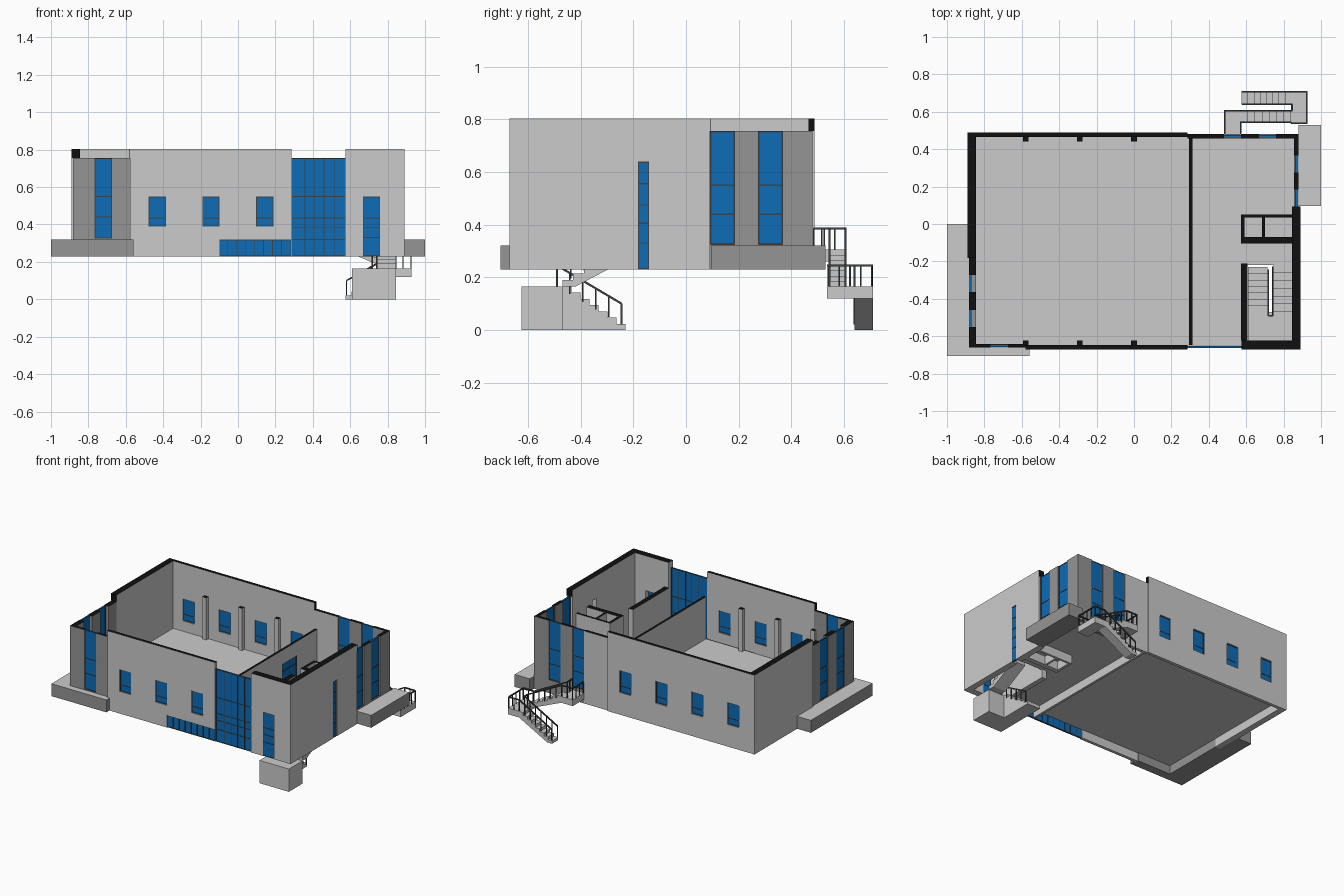
import bpy, bmesh, math
from mathutils import Vector, Matrix

if "Cube" in bpy.data.objects:
    bpy.data.objects.remove(bpy.data.objects["Cube"])

def material(name, c):
    m = bpy.data.materials.new(name)
    m.diffuse_color = (*c, 1)
    m.use_nodes = True
    m.node_tree.nodes["Principled BSDF"].inputs["Base Color"].default_value = m.diffuse_color
    return m

LIGHT = material("plaster", (0.8, 0.8, 0.8))
DARK = material("dark_cladding", (0.3, 0.3, 0.3))
BLACK = material("wall_cut", (0.005, 0.005, 0.005))
GLASS = material("blue_glass", (0.004, 0.15, 0.47))
FRAME = material("dark_metal", (0.05, 0.055, 0.06))

def finish(name, bm, mats):
    bmesh.ops.recalc_face_normals(bm, faces=bm.faces)
    me = bpy.data.meshes.new(name)
    bm.to_mesh(me)
    bm.free()
    for m in mats:
        me.materials.append(m)
    ob = bpy.data.objects.new(name, me)
    bpy.context.collection.objects.link(ob)
    return ob

def add_box(bm, x0, x1, y0, y1, z0, z1, top=0, mi=0):
    mat = Matrix.Translation(((x0+x1)/2, (y0+y1)/2, (z0+z1)/2)) @ Matrix.Diagonal((x1-x0, y1-y0, z1-z0, 1))
    vs = bmesh.ops.create_cube(bm, size=1, matrix=mat)["verts"]
    for f in {f for v in vs for f in v.link_faces}:
        up = all(v.co.z > z1 - 1e-5 for v in f.verts)
        f.material_index = top if up and top else mi

def boxes(name, dims, mats, top=0):
    bm = bmesh.new()
    for d in dims:
        add_box(bm, *d, top=top)
    return finish(name, bm, mats)

def add_bar(bm, p, q, r=0.004):
    p, q = Vector(p), Vector(q)
    d = q - p
    m = Matrix.Translation((p+q)/2) @ d.to_track_quat('Z', 'Y').to_matrix().to_4x4() @ Matrix.Diagonal((2*r, 2*r, d.length, 1))
    bmesh.ops.create_cube(bm, size=1, matrix=m)

def wall(name, axis, a0, a1, p0, p1, z0, z1, openings=(), mat=LIGHT):
    """Straight wall along an axis; openings are (a, b, low, high, bar heights, bar positions)."""
    w, g, fr = bmesh.new(), bmesh.new(), bmesh.new()
    def put(bm, a, b, q0, q1, lo, hi, top=0):
        if b - a > 1e-4 and hi - lo > 1e-4:
            add_box(bm, *((a, b, q0, q1) if axis == 'x' else (q0, q1, a, b)), lo, hi, top)
    c = a0
    outer = p0 + 0.008 if p0 + p1 < 0 else p1 - 0.008
    if p1 - p0 < 0.03:
        outer = (p0 + p1) / 2
    for a, b, lo, hi, hb, vb in sorted(openings):
        put(w, c, a, p0, p1, z0, z1, 1)
        put(w, a, b, p0, p1, z0, lo)
        put(w, a, b, p0, p1, hi, z1, 1)
        put(g, a, b, outer-0.004, outer+0.004, lo, hi)
        for z in list(hb) + [lo+0.003, hi-0.003]:
            put(fr, a, b, outer-0.006, outer+0.006, z-0.0025, z+0.0025)
        for v in list(vb) + [a+0.002, b-0.002]:
            put(fr, v-0.002, v+0.002, outer-0.006, outer+0.006, lo, hi)
        c = b
    put(w, c, a1, p0, p1, z0, z1, 1)
    finish(name, w, [mat, BLACK])
    if openings:
        finish(name + "_glass", g, [GLASS])
        finish(name + "_frames", fr, [FRAME])
    else:
        g.free()
        fr.free()

B, LOW, TOP, FL, INNER = 0.23, 0.755, 0.803, 0.315, 0.62
small = lambda cx: (cx-0.046, cx+0.046, 0.39, 0.55, [0.435], [])
tall = lambda a: (a, a+0.092, 0.325, LOW, [0.44, 0.55], [])

# Tall outer walls
strip = (-0.10, 0.284, B, 0.32, [], [-0.055 + 0.048*i for i in range(7)])
wall("front_base_wall", 'x', -0.577, 0.285, -0.67, -0.648, B, 0.33, [strip])
wall("front_wall", 'x', -0.577, 0.285, -0.67, -0.648, 0.33, TOP, [small(x) for x in (-0.432, -0.145, 0.143)])
wall("back_wall", 'x', -0.89, 0.285, 0.465, 0.488, B, TOP, [small(x) for x in (-0.72, -0.432, -0.145, 0.143)])
wall("left_wall", 'y', -0.18, 0.465, -0.89, -0.845, B, TOP)
wall("right_wall", 'y', -0.67, 0.092, 0.845, 0.89, B, TOP,
     [(-0.182, -0.14, B, 0.64, [0.33, 0.405, 0.475, 0.555], [])])
wall("stair_front_wall", 'x', 0.575, 0.845, -0.67, -0.622, B, TOP, [(0.668, 0.76, B, 0.55, [0.33, 0.385, 0.435], [])])

# Low glazed corners
wall("corner_left_wall", 'y', -0.66, -0.18, -0.882, -0.845, B, LOW, [tall(-0.552), tall(-0.364)], DARK)
wall("corner_front_wall", 'x', -0.845, -0.577, -0.66, -0.642, B, LOW, [tall(-0.766)], DARK)
wall("corner_right_wall", 'y', 0.092, 0.48, 0.855, 0.88, B, LOW, [tall(0.0925), tall(0.275)], DARK)
wall("corner_back_wall", 'x', 0.48, 0.855, 0.458, 0.48, B, LOW, [tall(0.48), tall(0.668)], DARK)
wall("hall_back_wall", 'x', 0.285, 0.48, 0.458, 0.48, B, LOW)

# Entrance curtain glazing
wall("entrance", 'x', 0.285, 0.575, -0.664, -0.65, B, LOW,
     [(0.285, 0.575, B, LOW, [0.32, 0.385, 0.435, 0.55], [0.358, 0.41, 0.46, 0.515])])

# Black cut faces where tall walls step down
boxes("cut_ends", [(-0.89, -0.845, -0.182, -0.18, LOW, TOP), (0.285, 0.287, 0.465, 0.488, LOW, TOP),
                   (-0.579, -0.577, -0.67, -0.648, LOW, TOP), (0.845, 0.89, 0.092, 0.094, LOW, TOP)], [BLACK])

# Interior walls and pilasters
wall("hall_divider", 'y', -0.648, 0.46, 0.295, 0.312, B, INNER, [(0.06, 0.23, FL, 0.52, [0.46], [0.145])])
wall("shaft_back_wall", 'x', 0.572, 0.845, 0.034, 0.05, B, INNER,
     [(0.61, 0.67, FL, 0.48, [], []), (0.73, 0.79, FL, 0.48, [], [])])
wall("shaft_front_wall", 'x', 0.592, 0.845, -0.105, -0.07, B, INNER)
wall("shaft_divider", 'y', -0.07, 0.034, 0.685, 0.70, B, INNER)
wall("shaft_side_wall", 'y', -0.105, 0.034, 0.572, 0.592, B, INNER)
wall("stair_side_wall", 'y', -0.622, -0.21, 0.572, 0.608, B, INNER)
boxes("pilasters", [(x-0.015, x+0.015, *y, FL, INNER) for x in (-0.578, -0.29, 0)
                    for y in ((-0.648, -0.622), (0.44, 0.465))], [LIGHT, BLACK], 1)

# Floor slab, open at the stairwell
boxes("floor", [(-0.87, 0.59, -0.65, 0.47, 0.292, FL), (0.59, 0.86, -0.22, 0.47, 0.292, FL)], [LIGHT])

# Terraces around the glazed corners
boxes("left_terrace", [(-1, -0.882, -0.705, 0.0, B, 0.32), (-0.882, -0.56, -0.705, -0.66, B, 0.32)], [DARK, LIGHT], 1)
boxes("right_terrace", [(0.88, 1.0, 0.095, 0.53, B, 0.32)], [DARK, LIGHT], 1)

def flight(name, axis, t0, t1, z0, z1, n, c0, c1, solid=False):
    """Stepped profile running from t0 up to t1, extruded between c0 and c1."""
    dt, dz = (t1-t0)/n, (z1-z0)/n
    pts = [(t0, z0)]
    for i in range(n):
        pts += [(t0+i*dt, z0+(i+1)*dz), (t0+(i+1)*dt, z0+(i+1)*dz)]
    pts += [(t1, z0)] if solid else [(t1, z1-0.045), (t0+1.2*dt, z0)]
    bm = bmesh.new()
    vs = [bm.verts.new((t, c0, z) if axis == 'x' else (c0, t, z)) for t, z in pts]
    f = bm.faces.new(vs)
    r = bmesh.ops.extrude_face_region(bm, geom=[f])
    off = (0, c1-c0, 0) if axis == 'x' else (c1-c0, 0, 0)
    bmesh.ops.translate(bm, vec=off, verts=[v for v in r["geom"] if isinstance(v, bmesh.types.BMVert)])
    finish(name, bm, [LIGHT])

def railing(name, paths, h=0.08):
    bm = bmesh.new()
    for p, q, n in paths:
        p, q, up = Vector(p), Vector(q), Vector((0, 0, h))
        add_bar(bm, p+up, q+up)
        for i in range(n+1):
            b = p.lerp(q, i/n)
            add_bar(bm, b, b+up, 0.003)
    finish(name, bm, [FRAME])

# Stairs inside the stairwell
M = 0.165
flight("stairwell_lower_flight", 'y', -0.23, -0.47, 0, M, 7, 0.61, 0.715, True)
flight("stairwell_upper_flight", 'y', -0.47, -0.22, M, FL, 6, 0.745, 0.845)
boxes("stairwell_landing", [(0.61, 0.845, -0.625, -0.47, 0, M)], [LIGHT])
railing("stairwell_railing", [((0.718, -0.245, 0.02), (0.718, -0.49, M), 5),
                              ((0.742, -0.49, M), (0.742, -0.23, FL), 5),
                              ((0.718, -0.49, M), (0.742, -0.49, M), 1)])

# Outside escape stairs at the back
flight("outer_upper_flight", 'x', 0.84, 0.57, M, FL-0.01, 7, 0.545, 0.607)
flight("outer_lower_flight", 'x', 0.575, 0.84, 0, M, 8, 0.64, 0.71)
boxes("outer_landings", [(0.48, 0.57, 0.48, 0.61, 0.26, FL-0.01), (0.84, 0.928, 0.535, 0.71, 0.12, M)], [LIGHT])
T = FL - 0.01
railing("outer_railing", [
    ((0.484, 0.485, T), (0.484, 0.606, T), 3), ((0.484, 0.606, T), (0.57, 0.606, T), 2),
    ((0.57, 0.606, T), (0.845, 0.606, M), 6), ((0.845, 0.606, M), (0.845, 0.64, M), 1),
    ((0.58, 0.64, 0.02), (0.845, 0.64, M), 6), ((0.58, 0.706, 0.02), (0.84, 0.706, M), 6),
    ((0.84, 0.706, M), (0.924, 0.706, M), 2), ((0.924, 0.706, M), (0.924, 0.54, M), 4),
    ((0.924, 0.54, M), (0.84, 0.54, M), 2), ((0.84, 0.545, M), (0.57, 0.545, T), 6),
    ((0.57, 0.545, T), (0.57, 0.485, T), 2)])
